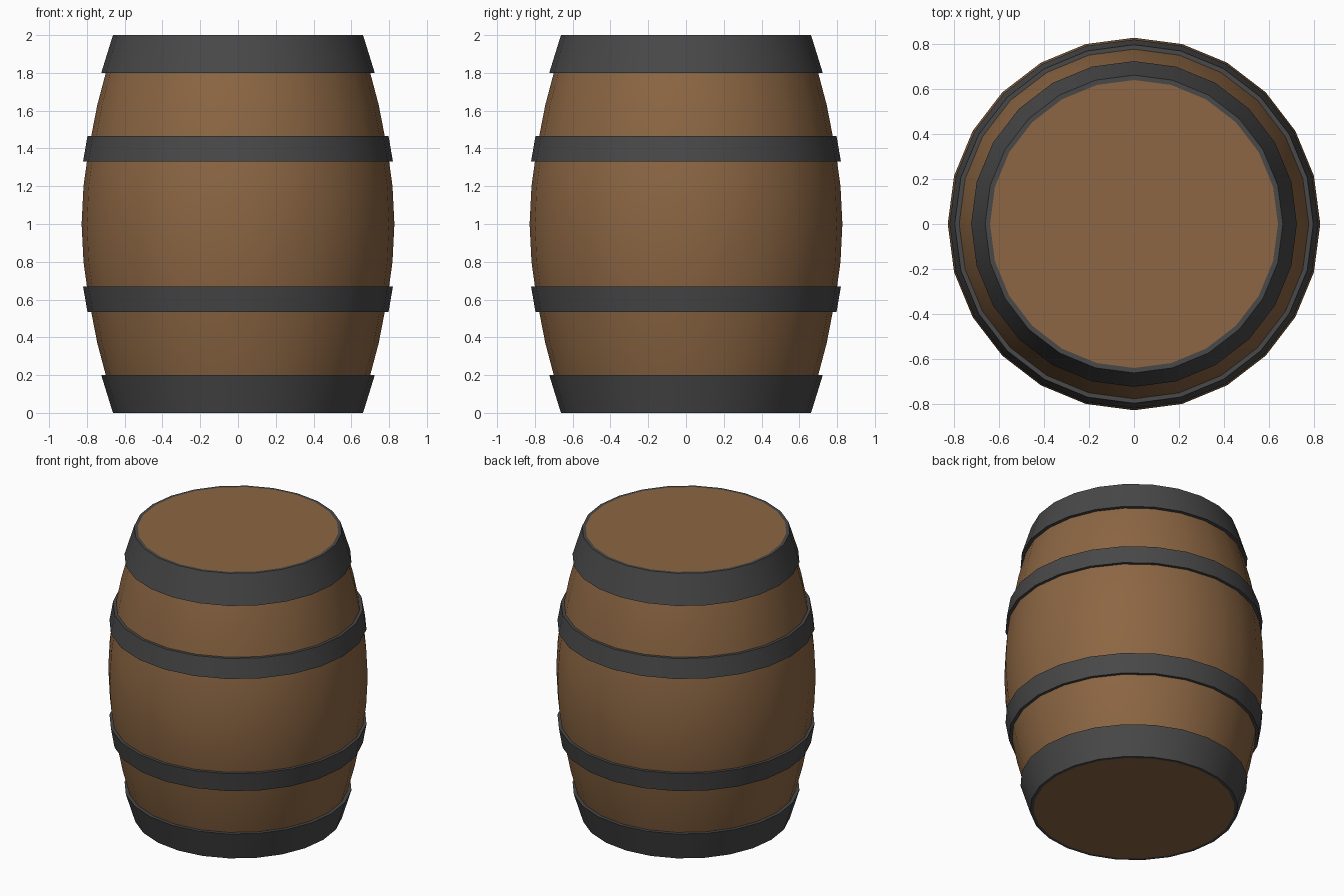
import bpy, bmesh, math

if "Cube" in bpy.data.objects:
    bpy.data.objects.remove(bpy.data.objects["Cube"])

SIDES = 24


def material(name, colour):
    m = bpy.data.materials.new(name)
    m.diffuse_color = (*colour, 1)
    m.use_nodes = True
    m.node_tree.nodes["Principled BSDF"].inputs["Base Color"].default_value = m.diffuse_color
    return m


wood = material("brown_wood", (0.262, 0.133, 0.056))
iron = material("dark_iron", (0.065, 0.065, 0.065))


def lathe(name, profile, mat, closed):
    """Spin a (radius, z) profile; closed makes a ring, open gets end caps."""
    bm = bmesh.new()
    rings = []
    for r, z in profile:
        rings.append([bm.verts.new((r * math.cos(2 * math.pi * i / SIDES),
                                    r * math.sin(2 * math.pi * i / SIDES), z))
                      for i in range(SIDES)])
    pairs = list(zip(rings, rings[1:]))
    if closed:
        pairs.append((rings[-1], rings[0]))
    else:
        bm.faces.new(rings[0])
        bm.faces.new(rings[-1])
    for a, b in pairs:
        for i in range(SIDES):
            j = (i + 1) % SIDES
            bm.faces.new((a[i], a[j], b[j], b[i]))
    bmesh.ops.recalc_face_normals(bm, faces=bm.faces)
    me = bpy.data.meshes.new(name)
    bm.to_mesh(me)
    bm.free()
    me.materials.append(mat)
    ob = bpy.data.objects.new(name, me)
    bpy.context.collection.objects.link(ob)
    bpy.ops.object.select_all(action='DESELECT')
    ob.select_set(True)
    bpy.context.view_layer.objects.active = ob
    bpy.ops.object.shade_smooth_by_angle(angle=math.radians(30))
    return ob


# Bulging wooden body with flat heads
half = [(0.64, 0), (0.70, 0.2), (0.745, 0.37), (0.78, 0.55), (0.80, 0.67), (0.818, 0.8)]
body = half + [(0.828, 1.0)] + [(r, 2 - z) for r, z in reversed(half)]
lathe("barrel_body", body, wood, False)

# Iron hoops: (outer radius, z) of the end side and the belly side, thickness
hoops = {"end_hoop": ((0.662, 0.0), (0.724, 0.2), 0.022, 0.03),
         "middle_hoop": ((0.797, 0.535), (0.82, 0.668), 0.03, 0.03)}
for name, ((r0, z0), (r1, z1), t0, t1) in hoops.items():
    section = [(r0, z0), (r1, z1), (r1 - t1, z1), (r0 - t0, z0)]
    lathe("lower_" + name, section, iron, True)
    lathe("upper_" + name, [(r, 2 - z) for r, z in section], iron, True)
